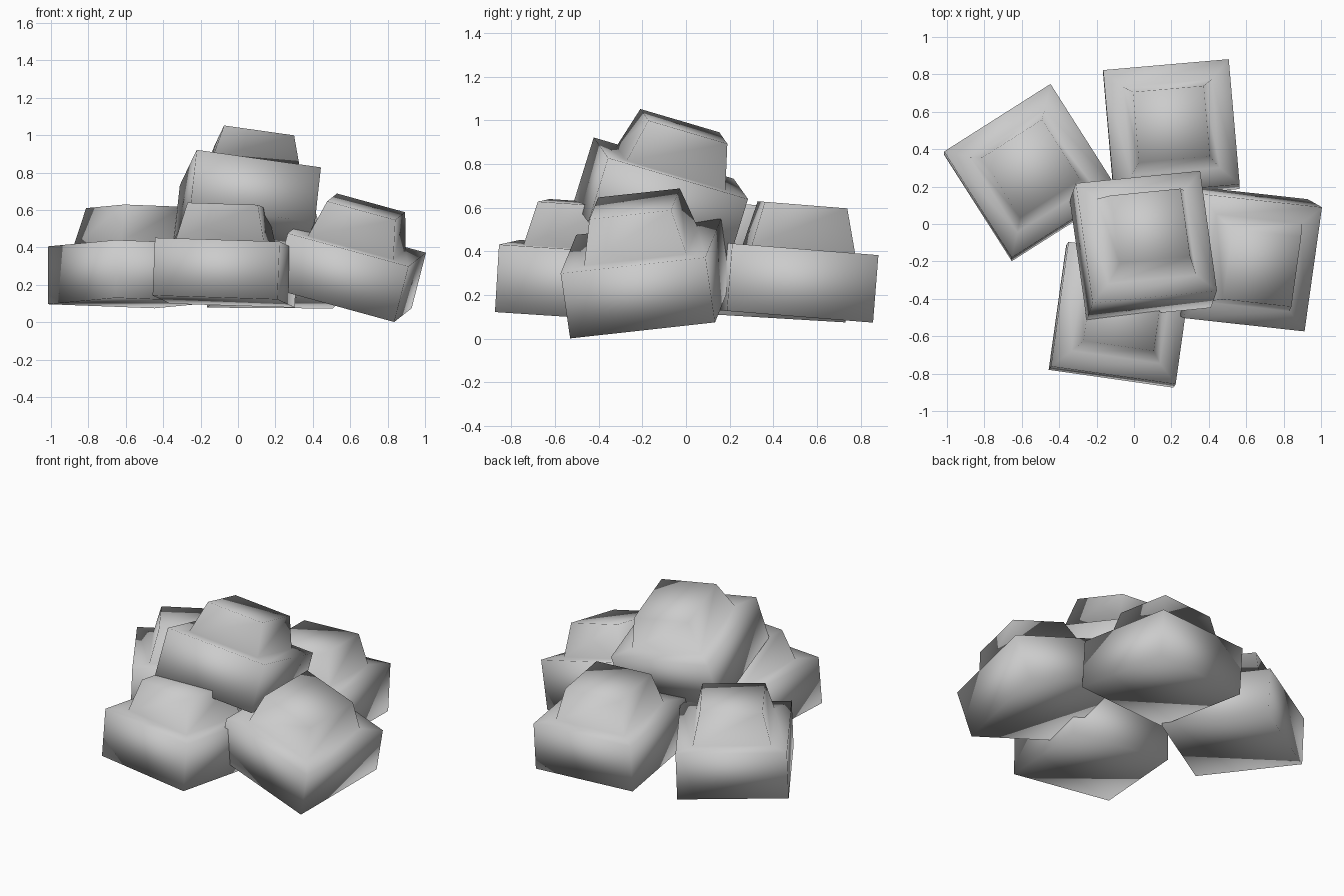
import bpy, bmesh, math
from mathutils import Matrix, Vector

if "Cube" in bpy.data.objects:
    bpy.data.objects.remove(bpy.data.objects["Cube"])

BODY_H, TOTAL_H = 0.31, 0.512


def stepped_block(name, centre, tilt, yaw):
    """Square block with a tapered raised top; centre is the middle of the lower body."""
    bm = bmesh.new()
    # square rings: base, shoulder, foot of raised top, top
    rings = []
    for half, z in ((0.337, 0), (0.337, BODY_H), (0.238, BODY_H), (0.19, TOTAL_H)):
        rings.append([bm.verts.new((sx * half, sy * half, z - BODY_H / 2))
                      for sx, sy in ((-1, -1), (1, -1), (1, 1), (-1, 1))])
    bm.faces.new(rings[0][::-1])
    bm.faces.new(rings[-1])
    for a, b in zip(rings, rings[1:]):
        for i in range(4):
            j = (i + 1) % 4
            bm.faces.new((a[i], a[j], b[j], b[i]))
    # soften every real edge, including the inner corner at the foot
    edges = [e for e in bm.edges if e.calc_face_angle() > 0.3]
    bmesh.ops.bevel(bm, geom=edges, offset=0.028, segments=2, profile=0.5,
                    affect='EDGES', clamp_overlap=True)
    bmesh.ops.recalc_face_normals(bm, faces=bm.faces)
    for f in bm.faces:
        f.smooth = True
    mesh = bpy.data.meshes.new(name)
    bm.to_mesh(mesh)
    bm.free()

    # orientation from the up direction and the heading of the local x axis
    up = Vector((tilt[0], tilt[1], 1)).normalized()
    heading = Vector((math.cos(math.radians(yaw)), math.sin(math.radians(yaw)), 0))
    side = up.cross(heading).normalized()
    rot = Matrix((side.cross(up), side, up)).transposed().to_4x4()
    obj = bpy.data.objects.new(name, mesh)
    obj.matrix_world = Matrix.Translation(centre) @ rot
    bpy.context.collection.objects.link(obj)


# four blocks on the ground and one leaning on top
stepped_block("front_block", (-0.07, -0.485, 0.265), (0.04, 0.06), -8)
stepped_block("back_block", (0.20, 0.505, 0.257), (0.0, 0.08), 5)
stepped_block("left_block", (-0.55, 0.275, 0.257), (0.0, 0.06), 32.5)
stepped_block("right_block", (0.597, -0.185, 0.275), (0.258, -0.147), -8)
stepped_block("top_block", (0.05, -0.115, 0.633), (0.11, 0.31), 8)
